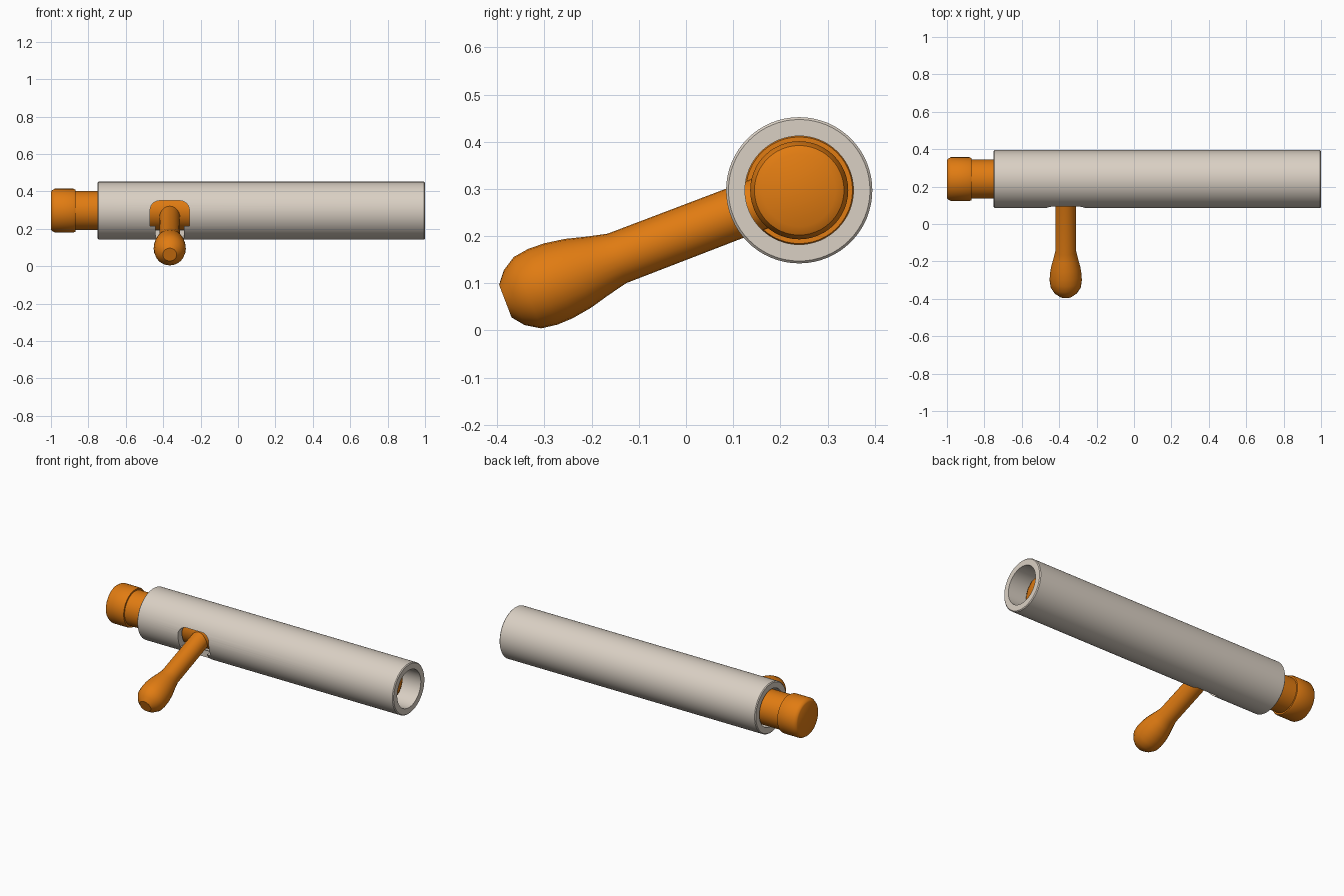
import bpy, bmesh, math
from mathutils import Vector

if "Cube" in bpy.data.objects:
    bpy.data.objects.remove(bpy.data.objects["Cube"])

CY, CZ = 0.24, 0.297   # axis of the tube


def material(name, rgb):
    m = bpy.data.materials.new(name)
    m.diffuse_color = (*rgb, 1)
    m.use_nodes = True
    m.node_tree.nodes["Principled BSDF"].inputs["Base Color"].default_value = m.diffuse_color
    return m


def finish(name, bm, mat=None):
    bmesh.ops.recalc_face_normals(bm, faces=bm.faces)
    me = bpy.data.meshes.new(name)
    bm.to_mesh(me)
    bm.free()
    ob = bpy.data.objects.new(name, me)
    bpy.context.collection.objects.link(ob)
    if mat:
        me.materials.append(mat)
    return ob


def smooth(ob):
    bpy.ops.object.select_all(action='DESELECT')
    ob.select_set(True)
    bpy.context.view_layer.objects.active = ob
    bpy.ops.object.shade_smooth_by_angle(angle=math.radians(35))


def lathe(name, profile, origin, axis, mat, sides=48, closed=False):
    """Spin (distance, radius) points around an axis; cap or close the profile."""
    origin, axis = Vector(origin), Vector(axis).normalized()
    u = axis.cross(Vector((0, 0, 1))).normalized()
    v = axis.cross(u)
    bm = bmesh.new()
    rings = []
    for d, r in profile:
        ring = []
        for i in range(sides):
            a = 2 * math.pi * i / sides
            ring.append(bm.verts.new(origin + axis * d + (u * math.cos(a) + v * math.sin(a)) * r))
        rings.append(ring)
    pairs = list(zip(rings, rings[1:]))
    if closed:
        pairs.append((rings[-1], rings[0]))
    else:
        bm.faces.new(rings[0])
        bm.faces.new(rings[-1])
    for a, b in pairs:
        for i in range(sides):
            j = (i + 1) % sides
            bm.faces.new((a[i], a[j], b[j], b[i]))
    return finish(name, bm, mat)


orange = material("orange", (0.75, 0.2, 0.006))
cream = material("cream", (0.7, 0.63, 0.55))

# Hollow tube
tube = lathe("barrel_tube",
             [(-0.75, 0.115), (-0.75, 0.15), (-0.745, 0.155), (0.995, 0.155), (1.0, 0.15), (1.0, 0.115)],
             (0, CY, CZ), (1, 0, 0), cream, sides=64, closed=True)

# Handle slot: rounded window with a notch running down under the tube
outline = [(-0.44, 0.10), (-0.29, 0.10), (-0.29, 0.215), (-0.26, 0.215)]
r = 0.05
for cx, start in ((-0.26 - r, 0), (-0.47 + r, 90)):
    for k in range(7):
        a = math.radians(start + 15 * k)
        outline.append((cx + r * math.cos(a), 0.35 - r + r * math.sin(a)))
outline += [(-0.47, 0.215), (-0.44, 0.215)]
bm = bmesh.new()
face = bm.faces.new([bm.verts.new((x, 0.0, z)) for x, z in outline])
ext = bmesh.ops.extrude_face_region(bm, geom=[face])
bmesh.ops.translate(bm, vec=(0, 0.19, 0),
                    verts=[g for g in ext["geom"] if isinstance(g, bmesh.types.BMVert)])
cutter = finish("slot_cutter", bm)
mod = tube.modifiers.new("slot", 'BOOLEAN')
mod.operation = 'DIFFERENCE'
mod.solver = 'EXACT'
mod.object = cutter
bpy.context.view_layer.objects.active = tube
bpy.ops.object.modifier_apply(modifier=mod.name)
bpy.data.objects.remove(cutter)
smooth(tube)

# Sliding bolt with rear knob and chamfered nose
smooth(lathe("bolt",
             [(-1.0, 0.1), (-0.995, 0.108), (-0.98, 0.117), (-0.88, 0.117), (-0.87, 0.113),
              (-0.87, 0.104), (0.87, 0.104), (0.89, 0.095), (0.9, 0.077)],
             (0, CY, CZ), (1, 0, 0), orange))

# Bolt handle with swollen grip
smooth(lathe("bolt_handle",
             [(0, 0.037), (0.02, 0.062), (0.05, 0.081), (0.085, 0.086), (0.12, 0.085),
              (0.165, 0.078), (0.21, 0.066), (0.254, 0.056), (0.6, 0.055)],
             (-0.365, -0.383, 0.062), (0, 0.927, 0.355), orange, sides=24))
